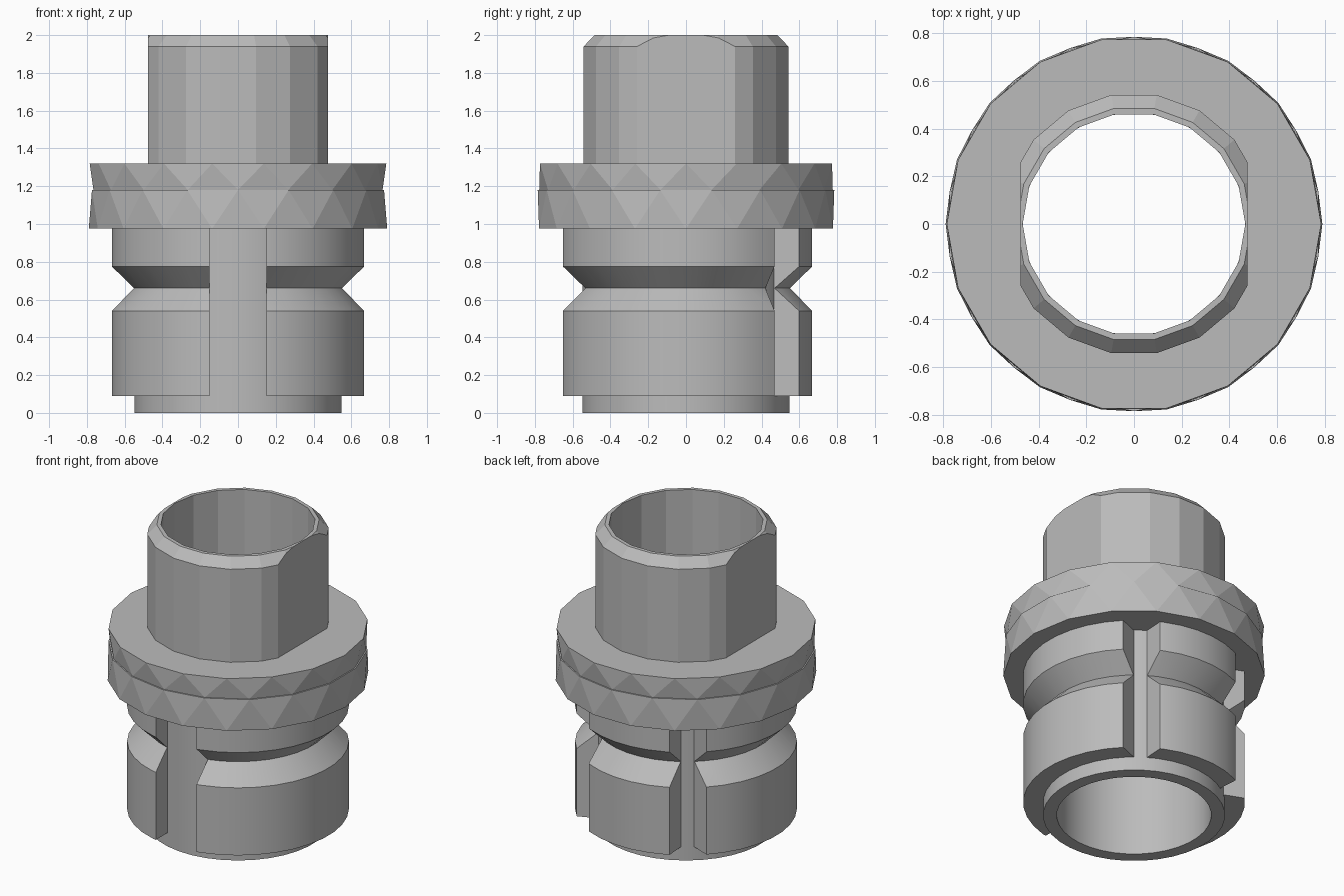
import bpy, bmesh, math

cube = bpy.data.objects.get("Cube")
if cube:
    bpy.data.objects.remove(cube, do_unlink=True)

BORE = 0.467
CORE = 0.55

grey = bpy.data.materials.new("machined_grey")
grey.use_nodes = True
colour = (0.5, 0.5, 0.5, 1)
grey.diffuse_color = colour
grey.node_tree.nodes["Principled BSDF"].inputs["Base Color"].default_value = colour


def finish(name, bm):
    bmesh.ops.recalc_face_normals(bm, faces=bm.faces)
    mesh = bpy.data.meshes.new(name)
    bm.to_mesh(mesh)
    bm.free()
    mesh.materials.append(grey)
    obj = bpy.data.objects.new(name, mesh)
    bpy.context.collection.objects.link(obj)
    return obj


def lathe(name, profile, sides):
    """Revolve a closed loop of (radius, z, twist in steps) points."""
    bm = bmesh.new()
    rings = []
    for r, z, twist in profile:
        angles = [math.tau * (i + 0.5 + twist) / sides for i in range(sides)]
        rings.append([bm.verts.new((r * math.sin(a), -r * math.cos(a), z)) for a in angles])
    for k, low in enumerate(rings):
        high = rings[(k + 1) % len(rings)]
        twisted = profile[k][2] != profile[(k + 1) % len(rings)][2]
        for i in range(sides):
            j = (i + 1) % sides
            if twisted:
                # alternating triangles between staggered rings
                if profile[k][2] < profile[(k + 1) % len(rings)][2]:
                    bm.faces.new((low[i], low[j], high[i]))
                    bm.faces.new((low[j], high[j], high[i]))
                else:
                    bm.faces.new((low[i], low[j], high[j]))
                    bm.faces.new((low[i], high[j], high[i]))
            else:
                bm.faces.new((low[i], low[j], high[j], high[i]))
    return finish(name, bm)


def prism(name, outline, z0, z1, angle=0.0):
    """Extrude an (radial, tangential) outline upward, turned to an azimuth."""
    bm = bmesh.new()
    c, s = math.cos(angle), math.sin(angle)
    face = bm.faces.new([bm.verts.new((r * c - t * s, r * s + t * c, z0)) for r, t in outline])
    top = bmesh.ops.extrude_face_region(bm, geom=[face])["geom"]
    for v in top:
        if isinstance(v, bmesh.types.BMVert):
            v.co.z = z1
    return finish(name, bm)


def carve(obj, cutter, operation):
    mod = obj.modifiers.new("carve", "BOOLEAN")
    mod.operation = operation
    mod.solver = "EXACT"
    mod.object = cutter
    deps = bpy.context.evaluated_depsgraph_get()
    mesh = bpy.data.meshes.new_from_object(obj.evaluated_get(deps))
    obj.modifiers.clear()
    obj.data = mesh
    bpy.data.objects.remove(cutter, do_unlink=True)


# Inner sleeve: bottom lip and slot floors
sleeve = lathe("inner_sleeve", [(BORE, 0, 0), (CORE, 0, 0), (CORE, 1.0, 0), (BORE, 1.0, 0)], 36)

# Grooved collar with three lengthwise slots
collar = lathe("grooved_collar", [
    (0.53, 0.09, 0), (0.67, 0.09, 0), (0.67, 0.54, 0), (0.553, 0.66, 0),
    (0.67, 0.775, 0), (0.67, 1.0, 0), (0.53, 1.0, 0)], 36)


def slot(inner, outer):
    return [(0.5, -inner), (0.8, -outer), (0.8, outer), (0.5, inner)]


for degrees, outline in ((-90, slot(0.15, 0.15)), (54, slot(0.01, 0.2)), (126, slot(0.01, 0.2))):
    carve(collar, prism("slot_cutter", outline, 0, 1.1, math.radians(degrees)), "DIFFERENCE")

# Faceted flange with a fine step around its middle
flange = lathe("faceted_flange", [
    (BORE, 0.975, 0), (0.79, 0.975, 0), (0.785, 1.18, 0.5),
    (0.777, 1.18, 0.5), (0.785, 1.32, 0), (BORE, 1.32, 0)], 18)

# Upper tube, chamfered at the rim, with two side flats
tube = lathe("upper_tube", [
    (BORE, 1.3, 0), (CORE, 1.3, 0), (CORE, 1.94, 0), (0.492, 2.0, 0), (BORE, 2.0, 0)], 18)
flats = [(-0.476, -1), (0.476, -1), (0.476, 1), (-0.476, 1)]
carve(tube, prism("flat_cutter", flats, 1.2, 2.1), "INTERSECT")

# Soft shading on the finely divided round parts
for obj in (sleeve, collar):
    bpy.ops.object.select_all(action="DESELECT")
    obj.select_set(True)
    bpy.context.view_layer.objects.active = obj
    bpy.ops.object.shade_smooth_by_angle(angle=math.radians(25))
